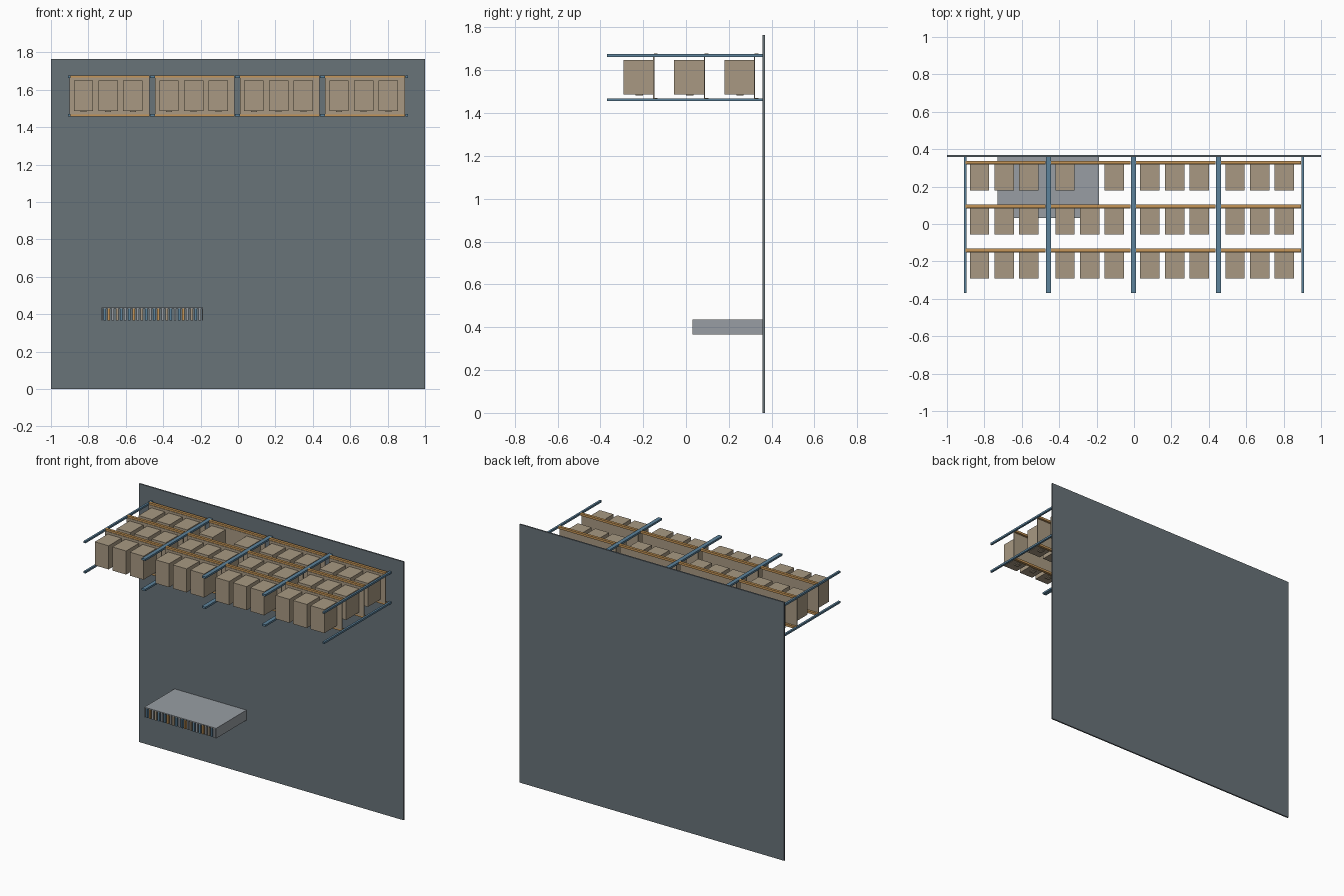
import bpy
import bmesh
from mathutils import Matrix, Vector

if "Cube" in bpy.data.objects:
    bpy.data.objects.remove(bpy.data.objects["Cube"])


def material(name, rgb):
    m = bpy.data.materials.new(name)
    lin = [(c / 255 / 12.92) if c < 11 else ((c / 255 + 0.055) / 1.055) ** 2.4 for c in rgb]
    m.diffuse_color = (*lin, 1)
    m.use_nodes = True
    m.node_tree.nodes["Principled BSDF"].inputs["Base Color"].default_value = m.diffuse_color
    return m


SLATE = material("slate wall", (104, 115, 121))
BLUE = material("steel blue", (92, 130, 155))
ORANGE = material("amber beam", (198, 150, 88))
TAN = material("cardboard tan", (168, 153, 130))
GREY = material("light grey", (152, 158, 163))


def boxes(name, mat, spans):
    """One object from a list of (x0, x1, y0, y1, z0, z1) blocks."""
    bm = bmesh.new()
    for x0, x1, y0, y1, z0, z1 in spans:
        centre = Vector(((x0 + x1) / 2, (y0 + y1) / 2, (z0 + z1) / 2))
        size = Matrix.Diagonal((x1 - x0, y1 - y0, z1 - z0, 1))
        bmesh.ops.create_cube(bm, size=1, matrix=Matrix.Translation(centre) @ size)
    mesh = bpy.data.meshes.new(name)
    bm.to_mesh(mesh)
    bm.free()
    mesh.materials.append(mat)
    obj = bpy.data.objects.new(name, mesh)
    bpy.context.collection.objects.link(obj)


# Back wall
boxes("wall", SLATE, [(-1, 1, 0.358, 0.368, 0, 1.765)])

# Overhead rails running out from the wall, doubled between bays
LEVELS = [(1.456, 1.469), (1.662, 1.675)]
RAILS = [(-0.909, -0.895), (-0.470, -0.443), (-0.016, 0.012),
         (0.438, 0.465), (0.895, 0.909)]
boxes("rails", BLUE, [(a, b, -0.368, 0.358, z0, z1)
                      for a, b in RAILS for z0, z1 in LEVELS])

# Rows of bays: beams, backing panels and hanging boxes
BAYS = [(-0.900, -0.472), (-0.443, -0.018), (0.011, 0.435), (0.466, 0.893)]
beams, panels, crates, spouts = [], [], [], []
for row, y in enumerate((-0.153, 0.083, 0.317)):
    for bay, (a, b) in enumerate(BAYS):
        for z0, z1 in LEVELS:
            beams.append((a, b, y + 0.003, y + 0.021, z0, z1 + 0.002))
        panels.append((a, b, y, y + 0.006, 1.467, 1.664))
        for i in range(3):
            if row == 2 and bay == 1 and i == 1:
                continue  # one empty slot
            x = a + 0.022 + 0.132 * i
            crates.append((x, x + 0.104, y - 0.138, y, 1.487, 1.648))
            spouts.append((x + 0.036, x + 0.068, y - 0.082, y - 0.048, 1.481, 1.488))
boxes("beams", ORANGE, beams)
boxes("backing_panels", TAN, panels)
boxes("storage_boxes", TAN, crates)
boxes("box_feet", TAN, spouts)

# Wall shelf: top plate, end plates and upright dividers open at the bottom
X0, X1, Y0, Y1, Z0, Z1 = -0.730, -0.187, 0.031, 0.358, 0.366, 0.435
boxes("shelf", GREY, [(X0, X1, Y0, Y1, Z1 - 0.006, Z1),
                      (X0, X0 + 0.006, Y0, Y1, Z0, Z1 - 0.006),
                      (X1 - 0.006, X1, Y0, Y1, Z0, Z1 - 0.006)])
COUNT = 24
step = (X1 - X0 - 0.012) / COUNT
fins = {"blue": [], "amber": [], "grey": [], "tan": []}
CYCLE = ["blue", "amber", "grey", "tan", "blue", "grey"]
for i in range(COUNT):
    x = X0 + 0.006 + step * (i + 0.2)
    fins[CYCLE[i % 6]].append((x, x + step * 0.6, Y0 + 0.002, Y1, Z0, Z1 - 0.006))
for key, mat in (("blue", BLUE), ("amber", ORANGE), ("grey", GREY), ("tan", TAN)):
    boxes(key + "_dividers", mat, fins[key])
